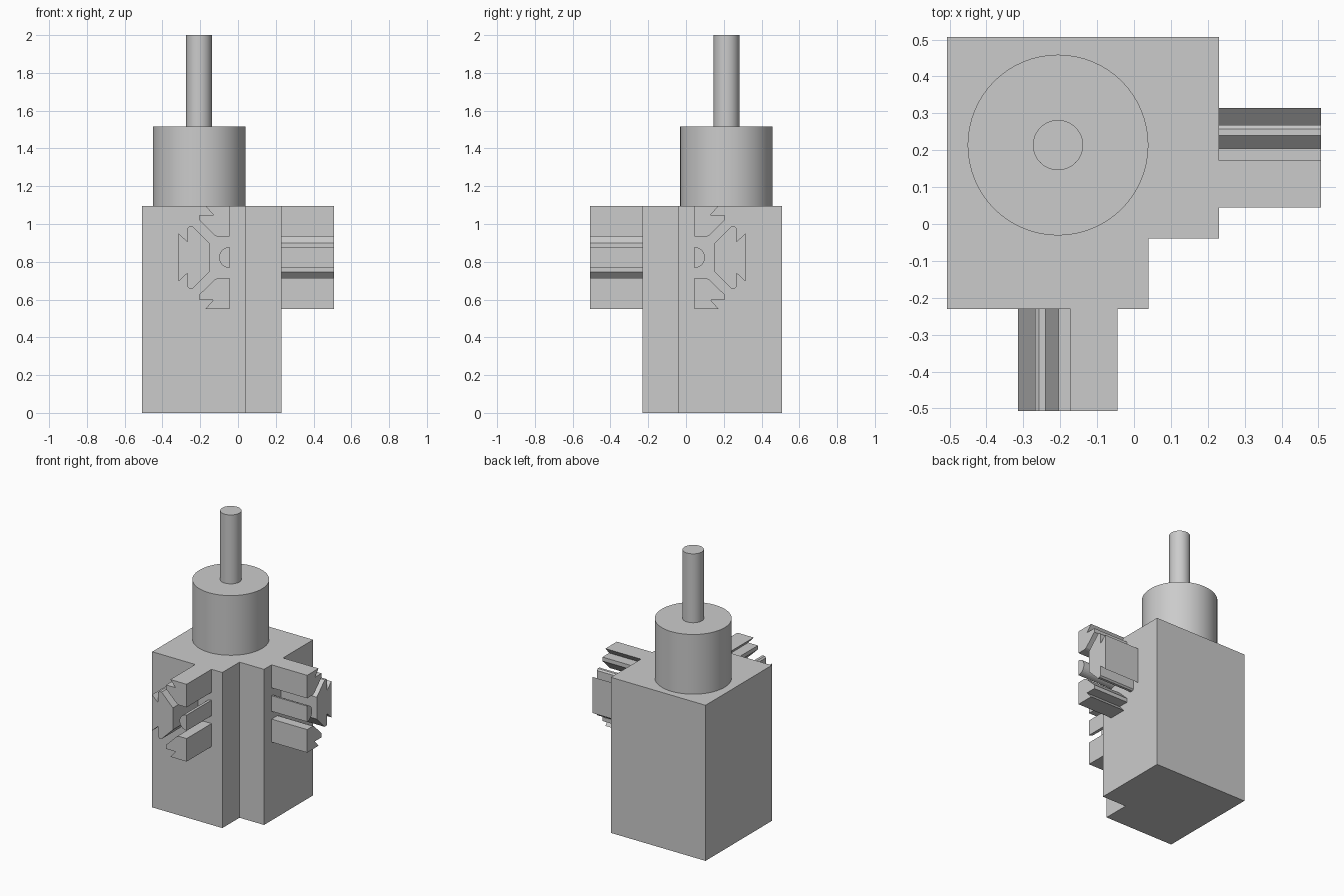
import bpy, bmesh, math
from mathutils import Vector

if "Cube" in bpy.data.objects:
    bpy.data.objects.remove(bpy.data.objects["Cube"])

grey = bpy.data.materials.new("light_grey")
grey.diffuse_color = (0.6, 0.6, 0.6, 1)
grey.use_nodes = True
grey.node_tree.nodes["Principled BSDF"].inputs["Base Color"].default_value = grey.diffuse_color


def prism(name, loops, to_world, depth):
    """Extrude closed 2D loops along a depth vector into one object."""
    bm = bmesh.new()
    for loop in loops:
        face = bm.faces.new([bm.verts.new(to_world(a, b)) for a, b in loop])
        out = bmesh.ops.extrude_face_region(bm, geom=[face])["geom"]
        new = [v for v in out if isinstance(v, bmesh.types.BMVert)]
        bmesh.ops.translate(bm, verts=new, vec=Vector(depth))
    # restore the start cap when the extrusion removed it
    bmesh.ops.holes_fill(bm, edges=[e for e in bm.edges if e.is_boundary], sides=0)
    bmesh.ops.recalc_face_normals(bm, faces=bm.faces)
    mesh = bpy.data.meshes.new(name)
    bm.to_mesh(mesh)
    bm.free()
    mesh.materials.append(grey)
    obj = bpy.data.objects.new(name, mesh)
    bpy.context.collection.objects.link(obj)
    return obj


def cylinder(name, radius, z0, z1):
    bpy.ops.mesh.primitive_cylinder_add(vertices=64, radius=radius, depth=z1 - z0,
                                        location=(-0.206, 0.214, (z0 + z1) / 2))
    obj = bpy.context.object
    obj.name = name
    obj.data.materials.append(grey)
    bpy.ops.object.shade_smooth_by_angle(angle=math.radians(30))


# Square housing with a notched corner
L, R, N = -0.507, 0.23, 0.039
prism("housing", [[(L, -R), (N, -R), (N, -N), (R, -N), (R, -L), (L, -L)]],
      lambda x, y: (x, y, 0), (0, 0, 1.095))

# Collar and shaft
cylinder("collar", 0.245, 1.095, 1.515)
cylinder("shaft", 0.068, 1.515, 2.0)

# Slotted connector section: coordinates across and above its middle height
MID, E = 0.823, -0.045
jaw = [(E, 0.272), (E, 0.11), (-0.108, 0.11), (-0.122, 0.116), (-0.205, 0.197),
       (-0.205, 0.225), (-0.13, 0.225), (-0.172, 0.272)]
half = [(-0.315, 0.127), (-0.268, 0.084), (-0.268, 0.155), (-0.258, 0.165),
        (-0.24, 0.165), (-0.152, 0.077)]
key = half + [(a, -b) for a, b in reversed(half)]
rod = [(E - 0.055 * math.sin(t), 0.055 * math.cos(t))
       for t in (math.pi * i / 16 for i in range(17))]
section = [jaw, [(a, -b) for a, b in jaw], key, rod]

prism("front_connector", section, lambda a, b: (a, -0.507, MID + b), (0, 0.277, 0))
prism("side_connector", section, lambda a, b: (0.507, -a, MID + b), (-0.277, 0, 0))
